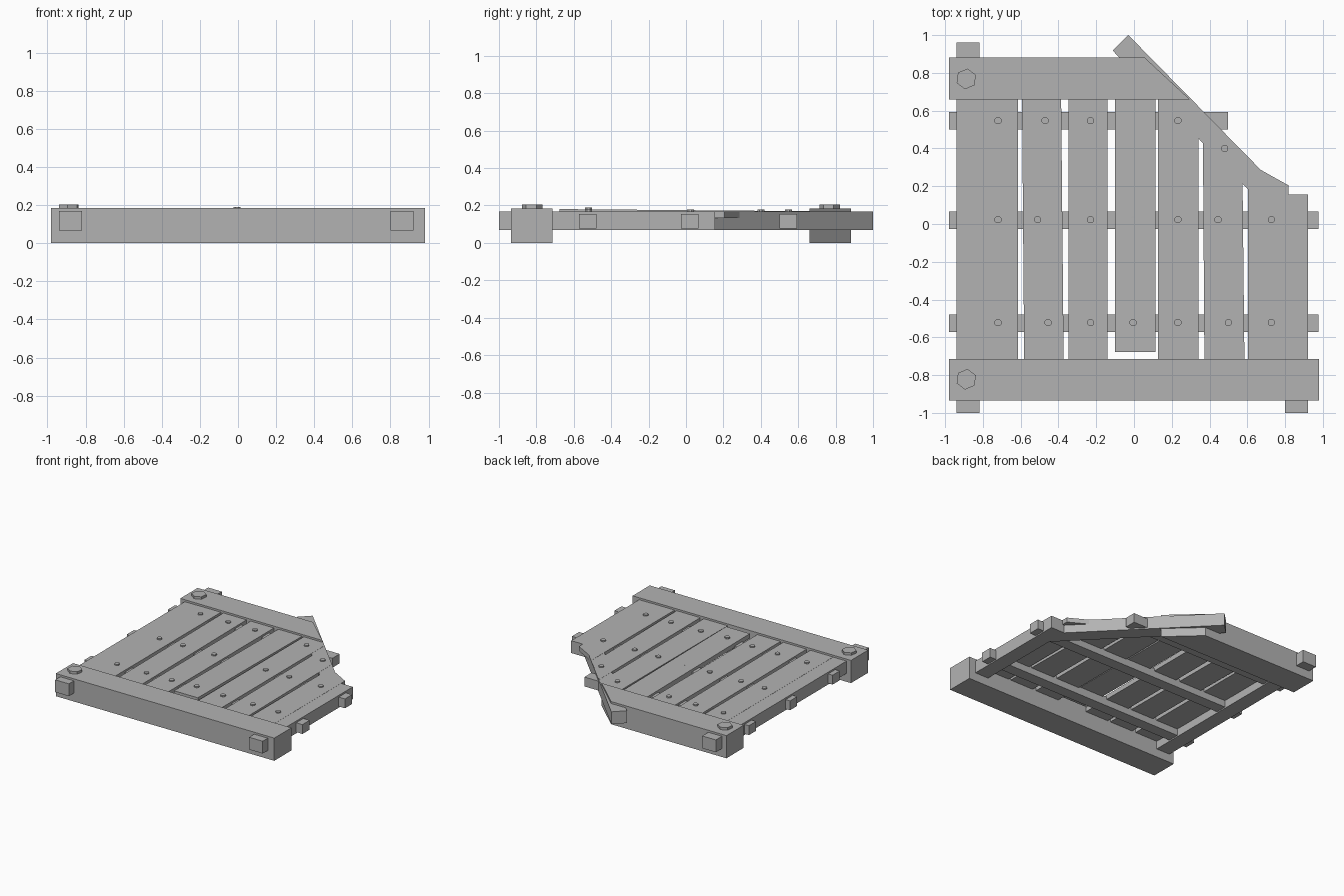
import bpy, bmesh, math

# One darker grey for the whole model
grey = bpy.data.materials.new("dark_grey")
grey.diffuse_color = (0.45, 0.45, 0.45, 1.0)


def prism(name, outline, z0, z1, tilt=None):
    """Extrude an xy outline from z0 to z1, tilt(y) adds height."""
    bm = bmesh.new()
    lift = tilt or (lambda y: 0.0)
    low = [bm.verts.new((x, y, z0 + lift(y))) for x, y in outline]
    top = [bm.verts.new((x, y, z1 + lift(y))) for x, y in outline]
    bm.faces.new(low[::-1])
    bm.faces.new(top)
    n = len(outline)
    for i in range(n):
        j = (i + 1) % n
        bm.faces.new((low[i], low[j], top[j], top[i]))
    bmesh.ops.recalc_face_normals(bm, faces=bm.faces[:])
    mesh = bpy.data.meshes.new(name)
    bm.to_mesh(mesh)
    bm.free()
    mesh.materials.append(grey)
    obj = bpy.data.objects.new(name, mesh)
    bpy.context.collection.objects.link(obj)
    return obj


def box(name, x0, x1, y0, y1, z0, z1):
    return prism(name, [(x0, y0), (x1, y0), (x1, y1), (x0, y1)], z0, z1)


def stud(name, x, y, z0, z1, radius, sides, turn=0.0):
    pts = [(x + radius * math.cos(turn + math.tau * i / sides),
            y + radius * math.sin(turn + math.tau * i / sides)) for i in range(sides)]
    return prism(name, pts, z0, z1)


# Heavy end beams, the back one cut off diagonally
box("front_beam", -0.98, 0.98, -0.935, -0.715, 0.0, 0.184)
prism("back_beam", [(-0.98, 0.66), (0.295, 0.66), (0.055, 0.882), (-0.98, 0.882)], 0.0, 0.184)

# Side rails and diagonal brace
box("left_rail", -0.94, -0.818, -1.0, 0.96, 0.068, 0.168)
box("right_rail", 0.80, 0.922, -1.0, 0.155, 0.068, 0.168)
prism("diagonal_brace", [(-0.03, 1.0), (-0.113, 0.918), (0.818, -0.035), (0.818, 0.137)], 0.068, 0.168)

# Cross bars under the planks
for y, x1 in ((0.547, 0.497), (0.02, 0.978), (-0.525, 0.978)):
    box("cross_bar", -0.98, x1, y - 0.046, y + 0.046, 0.078, 0.154)

# Planks, some skewed, the right ones cut along the diagonal
planks = [
    [(-0.82, -0.75), (-0.615, -0.75), (-0.615, 0.70), (-0.82, 0.70)],
    [(-0.581, -0.75), (-0.372, -0.75), (-0.386, 0.70), (-0.593, 0.70)],
    [(-0.348, -0.75), (-0.139, -0.75), (-0.139, 0.70), (-0.348, 0.70)],
    [(0.128, -0.75), (0.341, -0.75), (0.341, 0.618), (0.26, 0.70), (0.128, 0.70)],
    [(0.373, -0.75), (0.585, -0.75), (0.573, 0.383), (0.364, 0.594)],
    [(0.603, -0.75), (0.817, -0.75), (0.817, 0.205), (0.67, 0.287), (0.603, 0.353)],
]
for outline in planks:
    prism("plank", outline, 0.132, 0.169)

# Loose short plank, raised at its front end
prism("loose_plank", [(-0.10, -0.677), (0.113, -0.677), (0.113, 0.70), (-0.10, 0.70)],
      0.132, 0.169, lambda y: 0.0085 * (0.70 - y))

# Nails
rows = {0.547: (-0.72, -0.47, -0.23, 0.232),
        0.40: (0.48,),
        0.023: (-0.72, -0.51, -0.23, 0.232, 0.445, 0.727),
        -0.522: (-0.72, -0.455, -0.23, 0.232, 0.50, 0.727)}
for y, xs in rows.items():
    for x in xs:
        stud("nail", x, y, 0.15, 0.179, 0.02, 8, math.pi / 8)
stud("nail", -0.005, -0.522, 0.16, 0.19, 0.02, 8, math.pi / 8)
stud("nail", -0.005, 0.023, 0.15, 0.1747, 0.02, 8, math.pi / 8)

# Hexagonal bolts on the left corners
for y in (0.768, -0.822):
    stud("bolt", -0.888, y, 0.17, 0.204, 0.055, 6, math.radians(23))
